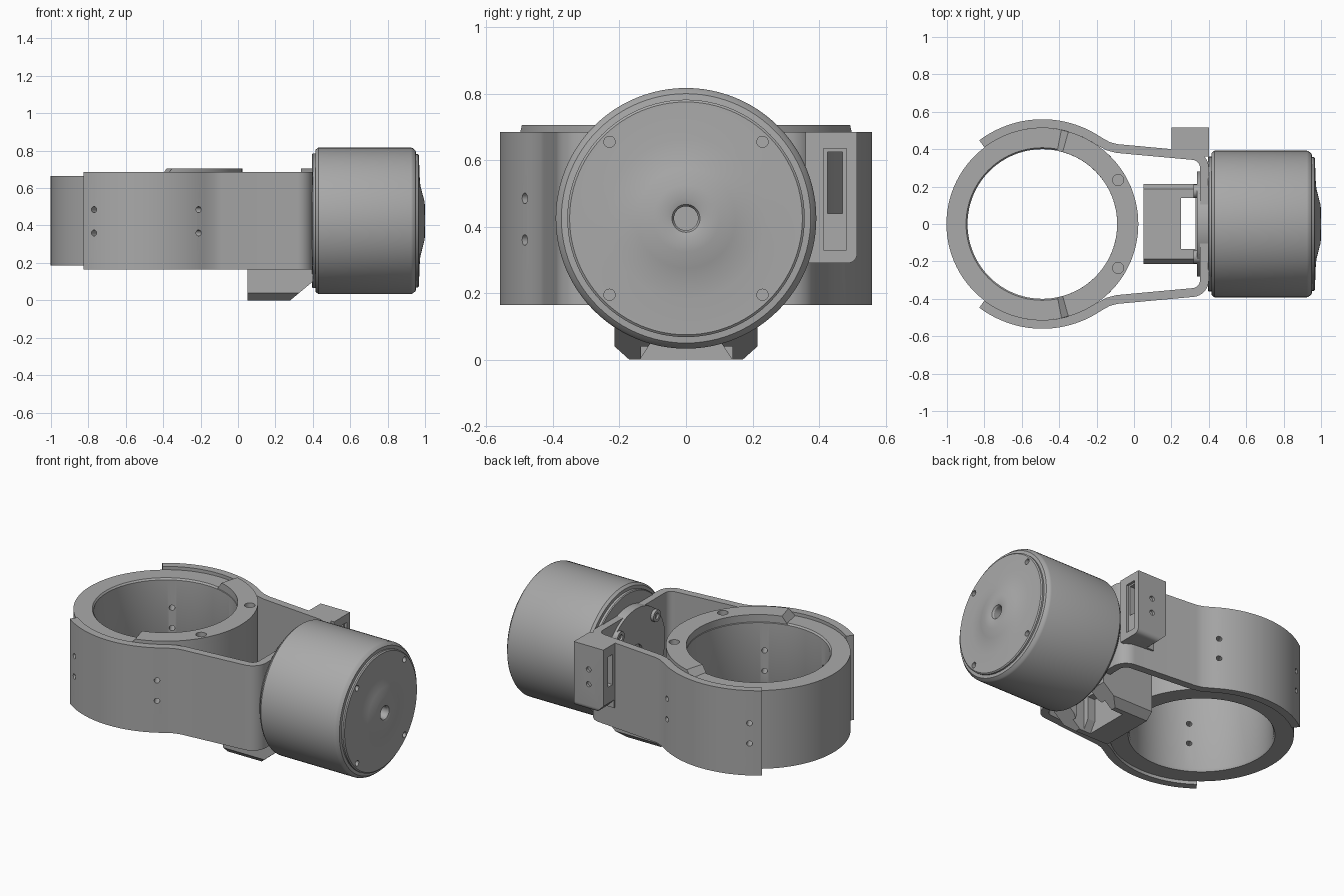
import bpy, bmesh, math
from math import cos, sin, radians, pi
from mathutils import Vector, Matrix

if "Cube" in bpy.data.objects:
    bpy.data.objects.remove(bpy.data.objects["Cube"])

grey = bpy.data.materials.new("machined grey")
grey.use_nodes = True
colour = (0.4, 0.4, 0.4, 1)
grey.diffuse_color = colour
grey.node_tree.nodes["Principled BSDF"].inputs["Base Color"].default_value = colour

RING_X, AXIS_Z = -0.49, 0.425


def finish(name, bm):
    bmesh.ops.recalc_face_normals(bm, faces=bm.faces)
    mesh = bpy.data.meshes.new(name)
    bm.to_mesh(mesh)
    bm.free()
    mesh.materials.append(grey)
    ob = bpy.data.objects.new(name, mesh)
    bpy.context.collection.objects.link(ob)
    return ob


def prism(name, pts, lo, hi, axis="z"):
    """Extrude a flat outline along z (points x,y) or y (points x,z) or x (points y,z)."""
    place = {"z": lambda a, b, c: (a, b, c), "y": lambda a, b, c: (a, c, b),
             "x": lambda a, b, c: (c, a, b)}[axis]
    bm = bmesh.new()
    low = [bm.verts.new(place(a, b, lo)) for a, b in pts]
    top = [bm.verts.new(place(a, b, hi)) for a, b in pts]
    bm.faces.new(low)
    bm.faces.new(top)
    for i in range(len(pts)):
        j = (i + 1) % len(pts)
        bm.faces.new((low[i], low[j], top[j], top[i]))
    return finish(name, bm)


def box(name, x, y, z):
    return prism(name, [(x[0], y[0]), (x[1], y[0]), (x[1], y[1]), (x[0], y[1])], *z)


def lathe(name, profile, matrix, closed=False, steps=96):
    """Spin (radius, height) points round local z, then place with a matrix."""
    bm = bmesh.new()
    rings = []
    for r, h in profile:
        if r == 0:
            rings.append([bm.verts.new((0, 0, h))] * steps)
        else:
            rings.append([bm.verts.new((r * cos(2 * pi * k / steps), r * sin(2 * pi * k / steps), h))
                          for k in range(steps)])
    pairs = list(zip(rings, rings[1:])) + ([(rings[-1], rings[0])] if closed else [])
    for a, b in pairs:
        for k in range(steps):
            n = (k + 1) % steps
            bm.faces.new(list(dict.fromkeys((a[k], a[n], b[n], b[k]))))
    bm.transform(matrix)
    return finish(name, bm)


def rod(name, start, end, r):
    a, b = Vector(start), Vector(end)
    turn = (b - a).to_track_quat("Z", "Y").to_matrix().to_4x4()
    length = (b - a).length
    return lathe(name, [(0, 0), (r, 0), (r, length), (0, length)], Matrix.Translation(a) @ turn, steps=20)


def cut(ob, cutters):
    for c in cutters:
        m = ob.modifiers.new("cut", "BOOLEAN")
        m.operation, m.solver, m.object = "DIFFERENCE", "EXACT", c
    bpy.context.view_layer.update()
    deps = bpy.context.evaluated_depsgraph_get()
    mesh = bpy.data.meshes.new_from_object(ob.evaluated_get(deps))
    ob.modifiers.clear()
    ob.data = mesh


def arc(cx, cy, r, a0, a1, n):
    return [(cx + r * cos(radians(a0 + (a1 - a0) * i / n)),
             cy + r * sin(radians(a0 + (a1 - a0) * i / n))) for i in range(n + 1)]


# clamp ring with a small chamfer on the bore
ring = lathe("clamp_ring", [(0.4, 0.2), (0.4, 0.655), (0.408, 0.665), (0.513, 0.665), (0.513, 0.185), (0.408, 0.185)],
             Matrix.Translation((RING_X, 0, 0)), closed=True)

# raised pad on the ring, with ramped ends
pad = prism("raised_pad", arc(0, 0, 0.513, -79, 79, 48) + arc(0, 0, 0.4, 79, -79, 48), 0.66, 0.705)
for v in pad.data.vertices:
    if v.co.z > 0.7:
        v.co = Matrix.Rotation(math.atan2(v.co.y, v.co.x) * -0.06, 3, "Z") @ v.co
    v.co.x += RING_X

# strap bracket: wraps the ring and closes behind the motor
half = arc(RING_X, 0, 0.56, 127, 56, 28) + [(-0.13, 0.438), (-0.09, 0.427)] + arc(0.31, 0.30, 0.09, 84, 0, 8)
path = half + [(x, -y) for x, y in reversed(half)]
inner = []
for i, p in enumerate(path):
    d = (Vector(path[min(i + 1, len(path) - 1)]) - Vector(path[max(i - 1, 0)])).normalized()
    inner.append((p[0] + d.y * 0.047, p[1] - d.x * 0.047))
strap = prism("strap_bracket", path + inner[::-1], 0.165, 0.685)

# motor mounting disc and its screw bosses
along_x = Matrix.Translation((0, 0, AXIS_Z)) @ Matrix.Rotation(pi / 2, 4, "Y")
mount = lathe("mounting_disc", [(0.06, 0.337), (0.28, 0.337), (0.28, 0.40), (0.06, 0.40)], along_x, closed=True)
corners = [(sy, sz) for sy in (-1, 1) for sz in (-1, 1)]
bosses = [lathe("screw_boss", [(0, 0.33), (0.018, 0.33), (0.018, 0.318), (0.036, 0.318), (0.036, 0.35), (0, 0.35)],
                Matrix.Translation((0, sy * 0.175, sz * 0.175)) @ along_x, steps=24) for sy, sz in corners]

# motor can with stepped rims, flared end cap and shaft hole
motor = lathe("motor_can", [
    (0, 0.395), (0.355, 0.395), (0.36, 0.40), (0.36, 0.415), (0.38, 0.415), (0.392, 0.43), (0.392, 0.925),
    (0.388, 0.935), (0.375, 0.95), (0.357, 0.952), (0.357, 0.962), (0.35, 0.968), (0.34, 0.968), (0.30, 0.969), (0.24, 0.971),
    (0.19, 0.975), (0.15, 0.985), (0.10, 0.998), (0.06, 1.0), (0.042, 0.995), (0.036, 0.985), (0.036, 0.90), (0, 0.90)], along_x)

# side lug with rounded lower corner and cable slot
lug = prism("side_lug", [(0.36, 0.685), (0.515, 0.685)] + arc(0.485, 0.32, 0.03, 0, -90, 6) + [(0.36, 0.29)],
            0.2, 0.4, axis="x")

# lower foot: slanted end, chamfered edges
foot = prism("lower_foot", [(0.05, 0), (0.28, 0), (0.40, 0.1), (0.40, 0.33), (0.05, 0.33)], -0.215, 0.215, axis="y")
bevel_cuts = [prism("foot_chamfer_cutter", [(s * 0.25, -0.05), (s * 0.165, -0.005), (s * 0.215, 0.04), (s * 0.25, 0.04)],
                    0, 0.5, axis="x") for s in (-1, 1)]
bevel_cuts += [prism("foot_top_cutter", [(s * 0.18, 0.34), (s * 0.22, 0.29), (s * 0.25, 0.34)], 0, 0.5, axis="x")
               for s in (-1, 1)]
slot_cut = box("foot_slot_cutter", (0.25, 0.328), (-0.135, 0.14), (-0.05, 0.5))
groove_cut = prism("foot_groove_cutter", [(-0.145, -0.01), (0.145, -0.01), (0.10, 0.06), (0.10, 0.2), (-0.10, 0.2), (-0.10, 0.06)],
                   0.2, 0.45, axis="x")

# screw holes through strap and ring
side_holes = []
for angle in (60, 120, -60, -120):
    d = Vector((cos(radians(angle)), sin(radians(angle)), 0))
    for z in (0.36, 0.485):
        base = Vector((RING_X, 0, z))
        side_holes.append(rod("side_hole_cutter", base + d * 0.35, base + d * 0.65, 0.016))
pin_holes = [rod("pin_hole_cutter", (-0.085, s * 0.235, 0.62), (-0.085, s * 0.235, 0.8), 0.03) for s in (-1, 1)]
cap_holes = [rod("cap_hole_cutter", (0.945, a * 0.23, AXIS_Z + b * 0.23), (1.1, a * 0.23, AXIS_Z + b * 0.23), 0.017)
             for a, b in corners]
lug_cuts = [box("lug_slot_cutter", (0.1, 0.5), (0.425, 0.47), (0.44, 0.625)),
            box("lug_recess_cutter", (0.385, 0.5), (0.413, 0.482), (0.33, 0.635)),
            prism("lug_corner_cutter", [(0.19, 0.28), (0.26, 0.28), (0.19, 0.35)], 0.41, 0.6, axis="y")]
lug_cuts += [rod("lug_hole_cutter", (0.3, 0.5, z), (0.3, 0.6, z), 0.016) for z in (0.45, 0.54)]

cut(ring, side_holes + pin_holes)
cut(pad, pin_holes)
cut(strap, side_holes)
cut(motor, cap_holes)
cut(lug, lug_cuts)
cut(foot, bevel_cuts + [slot_cut, groove_cut])
for c in side_holes + pin_holes + cap_holes + lug_cuts + bevel_cuts + [slot_cut, groove_cut]:
    bpy.data.objects.remove(c)

# crisp edges, smooth curves
bpy.ops.object.select_all(action="DESELECT")
for ob in [ring, pad, strap, mount, motor, lug, foot] + bosses:
    ob.select_set(True)
    bpy.context.view_layer.objects.active = ob
bpy.ops.object.shade_smooth_by_angle(angle=radians(30))
